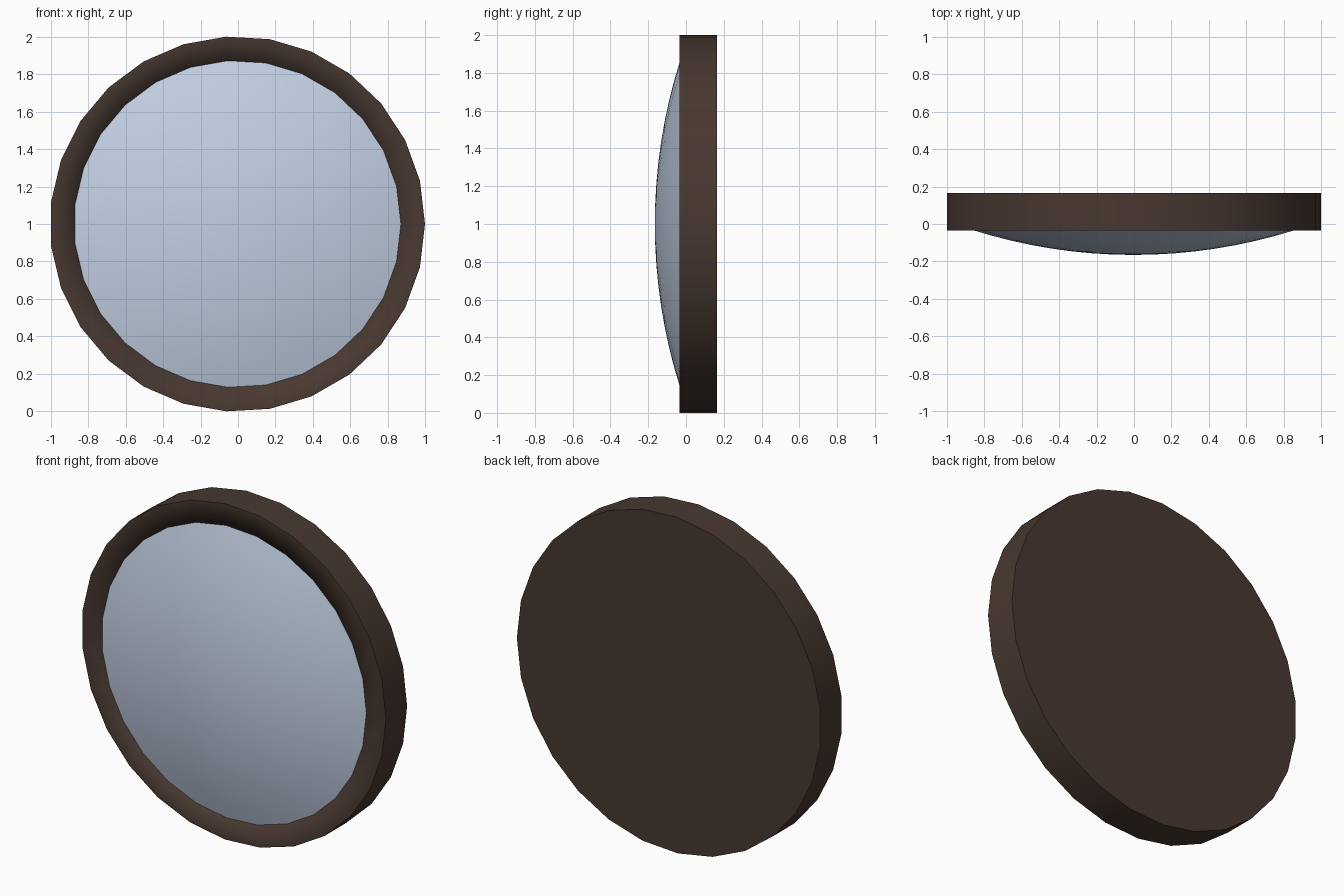
import bpy
import bmesh
import math

SIDES = 27
RADIUS = 1.0017          # outer radius of the frame
OPENING = 0.873          # radius of the frame opening
FRONT, BACK = -0.035, 0.165
SHIFT = -0.0034          # centres the odd-sided outline

cube = bpy.data.objects.get("Cube")
if cube:
    bpy.data.objects.remove(cube, do_unlink=True)


def make_material(name, color, roughness):
    mat = bpy.data.materials.new(name)
    mat.use_nodes = True
    mat.diffuse_color = color
    bsdf = mat.node_tree.nodes["Principled BSDF"]
    bsdf.inputs["Base Color"].default_value = color
    bsdf.inputs["Roughness"].default_value = roughness
    return mat


def lathe(name, profile, material, sharp_radius=None):
    """Turn (radius, y) points around the front-to-back axis."""
    bm = bmesh.new()
    rings = []
    for r, y in profile:
        count = SIDES if r > 0 else 1
        angles = [2 * math.pi * i / SIDES for i in range(count)]
        rings.append([bm.verts.new((r * math.cos(a) + SHIFT, y, r * math.sin(a) + 1))
                      for a in angles])
    for a, b in zip(rings, rings[1:]):
        for i in range(SIDES):
            j = (i + 1) % SIDES
            corners = [a[i % len(a)], b[i % len(b)], b[j % len(b)], a[j % len(a)]]
            bm.faces.new(list(dict.fromkeys(corners))).smooth = True
    # Crisp edges where the rim meets the front and back
    for (r, _), ring in zip(profile, rings):
        if r == sharp_radius:
            for i in range(SIDES):
                bm.edges.get((ring[i], ring[(i + 1) % SIDES])).smooth = False
    mesh = bpy.data.meshes.new(name)
    bm.to_mesh(mesh)
    bm.free()
    mesh.materials.append(material)
    obj = bpy.data.objects.new(name, mesh)
    bpy.context.collection.objects.link(obj)
    return obj


wood = make_material("dark brown", (0.065, 0.040, 0.030, 1), 0.7)
glass = make_material("pale blue", (0.546, 0.631, 0.776, 1), 0.3)

# Round frame with an open front and a closed back
lathe("frame", [(OPENING, 0.0), (OPENING, FRONT), (RADIUS, FRONT),
                (RADIUS, BACK), (0, BACK)], wood, RADIUS)

# Shallow domed lens filling the opening
CURVE, STEPS = 2.877, 8
lens = []
for k in range(STEPS + 1):
    r = OPENING * k / STEPS
    lens.append((r, -BACK + CURVE - math.sqrt(CURVE ** 2 - r ** 2)))
lathe("lens", lens, glass)
